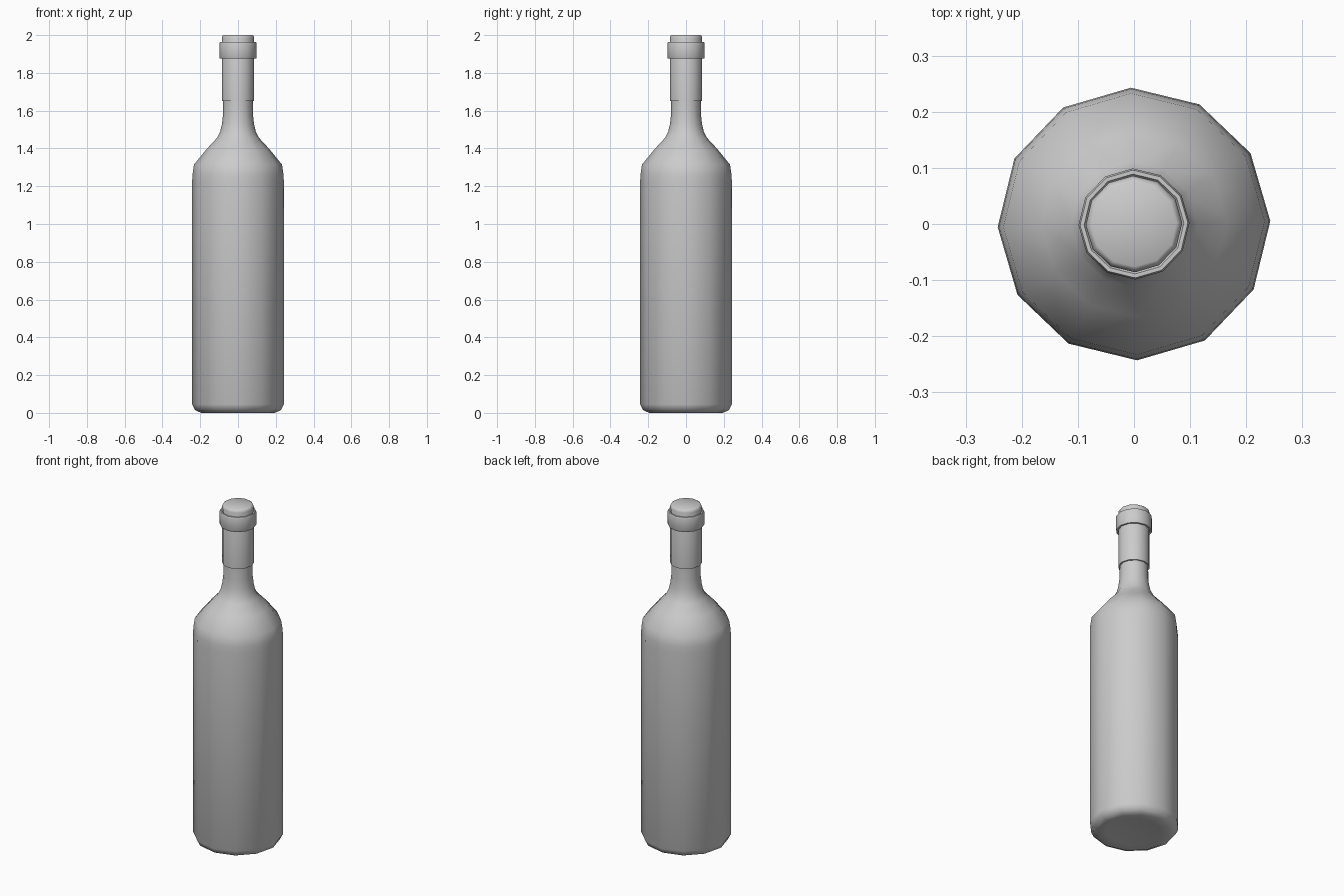
import bpy, bmesh, math

if "Cube" in bpy.data.objects:
    bpy.data.objects.remove(bpy.data.objects["Cube"])

SIDES = 12
TURN = math.radians(1.3)


def lathe(name, profile, angle=50):
    """Spin an (r, z) profile around z; r == 0 makes a pole."""
    bm = bmesh.new()
    rings = []
    for r, z in profile:
        if r == 0:
            rings.append([bm.verts.new((0, 0, z))] * SIDES)
        else:
            rings.append([bm.verts.new((r * math.cos(TURN + math.tau * i / SIDES),
                                        r * math.sin(TURN + math.tau * i / SIDES), z))
                          for i in range(SIDES)])
    for a, b in zip(rings, rings[1:]):
        for i in range(SIDES):
            j = (i + 1) % SIDES
            bm.faces.new(dict.fromkeys((a[i], a[j], b[j], b[i])))
    bmesh.ops.recalc_face_normals(bm, faces=bm.faces)
    mesh = bpy.data.meshes.new(name)
    bm.to_mesh(mesh)
    bm.free()
    obj = bpy.data.objects.new(name, mesh)
    bpy.context.collection.objects.link(obj)
    bpy.ops.object.select_all(action='DESELECT')
    obj.select_set(True)
    bpy.context.view_layer.objects.active = obj
    bpy.ops.object.shade_smooth_by_angle(angle=math.radians(angle))
    return obj


# Glass body: base, straight wall, shoulder and lower neck
lathe("bottle_body", [
    (0, 0.012), (0.15, 0.006), (0.195, 0.0), (0.228, 0.015), (0.243, 0.045),
    (0.243, 1.22), (0.241, 1.26), (0.233, 1.315), (0.165, 1.398),
    (0.112, 1.455), (0.094, 1.49), (0.085, 1.53), (0.079, 1.58), (0.078, 1.66)], 60)

# Foil sleeve round the upper neck, with closed rounded top
lathe("neck_sleeve", [
    (0.076, 1.652), (0.086, 1.652), (0.086, 1.985), (0.082, 1.996),
    (0.076, 2.0), (0, 2.0)])

# Raised lip ring
lathe("lip_ring", [
    (0.084, 1.876), (0.096, 1.876), (0.099, 1.882), (0.099, 1.955),
    (0.096, 1.963), (0.089, 1.963), (0.084, 1.955)])
